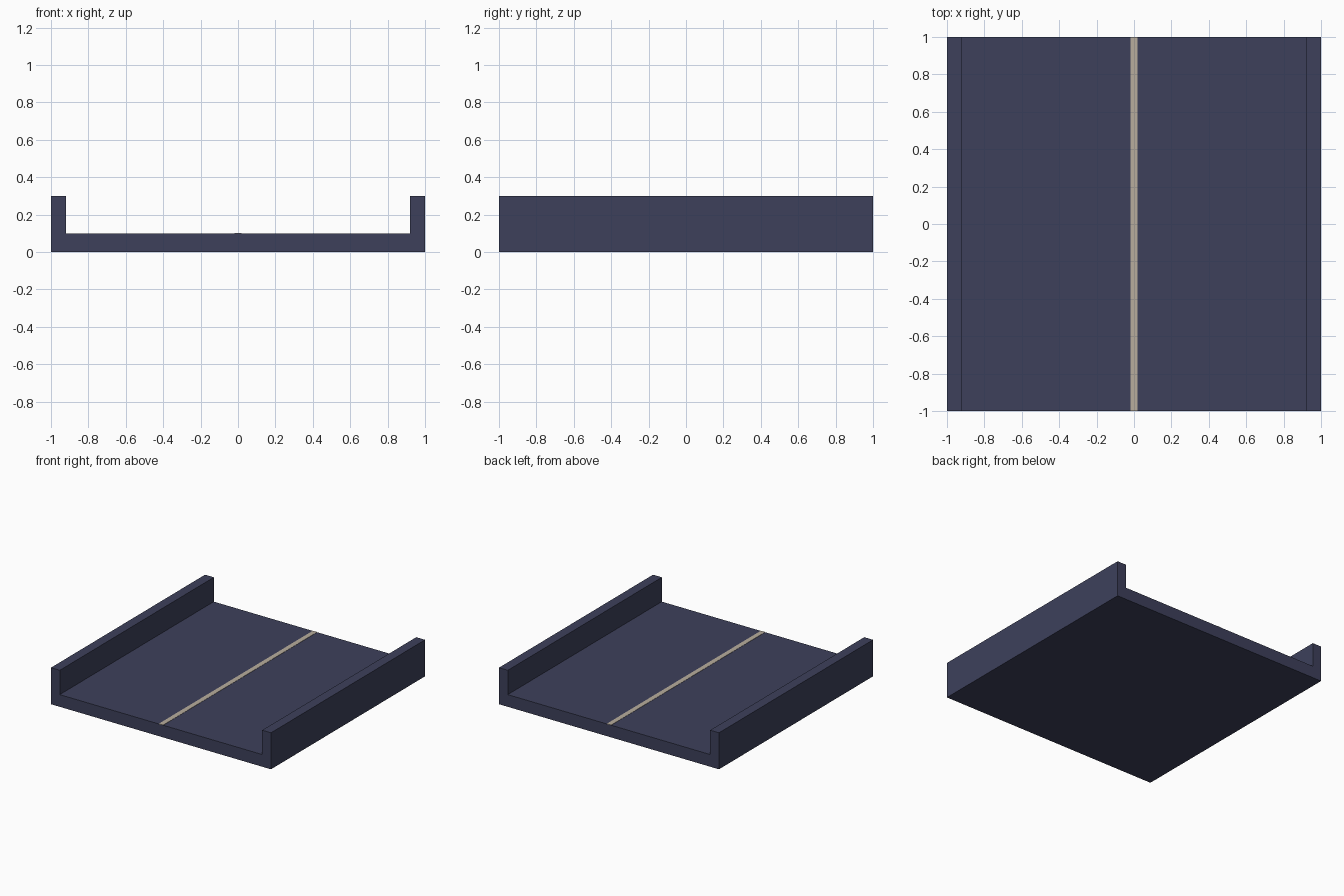
import bpy
import bmesh

if "Cube" in bpy.data.objects:
    bpy.data.objects.remove(bpy.data.objects["Cube"])


def material(name, rgb):
    mat = bpy.data.materials.new(name)
    mat.diffuse_color = (*rgb, 1.0)
    mat.use_nodes = True
    mat.node_tree.nodes["Principled BSDF"].inputs["Base Color"].default_value = mat.diffuse_color
    return mat


def extrude_along_y(name, profile, length, mat):
    """Solid made from an x-z profile, centred on y = 0."""
    bm = bmesh.new()
    face = bm.faces.new([bm.verts.new((x, -length / 2, z)) for x, z in profile])
    result = bmesh.ops.extrude_face_region(bm, geom=[face])
    verts = [v for v in result["geom"] if isinstance(v, bmesh.types.BMVert)]
    bmesh.ops.translate(bm, verts=verts, vec=(0, length, 0))
    bmesh.ops.recalc_face_normals(bm, faces=bm.faces)
    mesh = bpy.data.meshes.new(name)
    bm.to_mesh(mesh)
    bm.free()
    mesh.materials.append(mat)
    obj = bpy.data.objects.new(name, mesh)
    bpy.context.collection.objects.link(obj)
    return obj


LENGTH = 2.0
HALF_WIDTH = 1.0
DECK_TOP = 0.10
RAIL_TOP = 0.30
RAIL_INNER = 0.92

navy = material("navy", (0.047, 0.051, 0.105))
cream = material("cream", (0.48, 0.42, 0.34))

# Deck with a raised rail on each side, one channel profile mirrored in x
right = [(HALF_WIDTH, 0), (HALF_WIDTH, RAIL_TOP),
         (RAIL_INNER, RAIL_TOP), (RAIL_INNER, DECK_TOP)]
left = [(-x, z) for x, z in reversed(right)]
extrude_along_y("deck_with_rails", right + left, LENGTH, navy)

# Thin painted strip down the middle of the deck
w, z0, z1 = 0.02, DECK_TOP - 0.002, DECK_TOP + 0.002
extrude_along_y("centre_stripe", [(-w, z0), (w, z0), (w, z1), (-w, z1)],
                LENGTH, cream)
